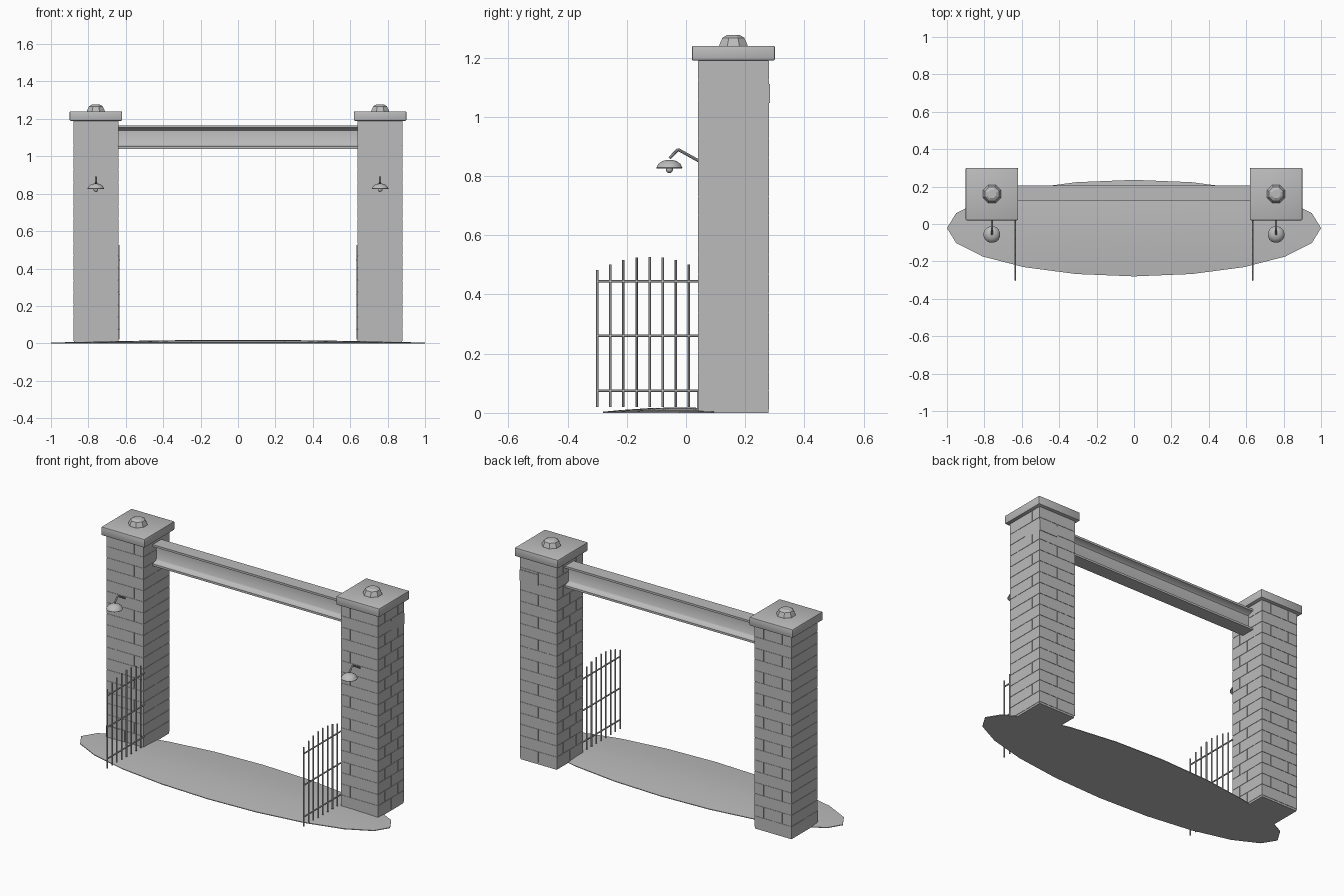
import bpy, bmesh, math
from mathutils import Vector, Matrix

if "Cube" in bpy.data.objects:
    bpy.data.objects.remove(bpy.data.objects["Cube"], do_unlink=True)

grey = bpy.data.materials.new("stone grey")
grey.use_nodes = True
GREY = (0.5, 0.5, 0.5, 1)
grey.diffuse_color = GREY
grey.node_tree.nodes["Principled BSDF"].inputs["Base Color"].default_value = GREY


def finish(name, bm, smooth=False):
    bmesh.ops.recalc_face_normals(bm, faces=bm.faces)
    mesh = bpy.data.meshes.new(name)
    bm.to_mesh(mesh)
    bm.free()
    mesh.materials.append(grey)
    obj = bpy.data.objects.new(name, mesh)
    bpy.context.collection.objects.link(obj)
    if smooth:
        bpy.ops.object.select_all(action="DESELECT")
        obj.select_set(True)
        bpy.context.view_layer.objects.active = obj
        bpy.ops.object.shade_smooth_by_angle(angle=math.radians(40))
    return obj


def box(bm, lo, hi):
    lo, hi = Vector(lo), Vector(hi)
    m = Matrix.Translation((lo + hi) / 2) @ Matrix.Diagonal((*(hi - lo), 1))
    return bmesh.ops.create_cube(bm, size=1, matrix=m)["verts"]


def rod(bm, a, b, r, sides=6):
    a, b = Vector(a), Vector(b)
    d = b - a
    m = Matrix.Translation((a + b) / 2) @ d.to_track_quat("Z", "Y").to_matrix().to_4x4()
    bmesh.ops.create_cone(bm, cap_ends=True, segments=sides, radius1=r, radius2=r,
                          depth=d.length, matrix=m)


def turned(bm, profile, center, sides):
    """Lathe (radius, z) rings around a vertical axis and cap both ends."""
    rings = [[bm.verts.new((center[0] + r * math.cos(t), center[1] + r * math.sin(t), z))
              for t in (math.tau * (k + 0.5) / sides for k in range(sides))]
             for r, z in profile]
    for low, high in zip(rings, rings[1:]):
        for k in range(sides):
            n = (k + 1) % sides
            bm.faces.new((low[k], low[n], high[n], high[k]))
    bm.faces.new(rings[0])
    bm.faces.new(rings[-1])


PX, PY, HALF, TOP = 0.76, 0.16, 0.12, 1.19
COURSES, BASE, GAP = 18, 0.01, 0.0012
PITCH = (TOP - BASE) / COURSES


def brick_pillar(name, x):
    bm = bmesh.new()
    # Mortar core, slightly inset behind the bricks
    inset = HALF - 0.002
    box(bm, (x - inset, PY - inset, 0), (x + inset, PY + inset, TOP))
    # Bricks in running bond
    for c in range(COURSES):
        z = BASE + c * PITCH
        cuts = [-HALF, 0, HALF] if c % 2 == 0 else [-HALF, -HALF / 2, HALF / 2, HALF]
        spans = list(zip(cuts, cuts[1:]))
        for i, (x0, x1) in enumerate(spans):
            for j, (y0, y1) in enumerate(spans):
                if len(spans) == 3 and i == j == 1:
                    continue
                box(bm, (x + x0 + GAP * (i > 0), PY + y0 + GAP * (j > 0), z + GAP),
                    (x + x1 - GAP * (i < len(spans) - 1),
                     PY + y1 - GAP * (j < len(spans) - 1), z + PITCH - GAP))
    return finish(name, bm)


def pillar_cap(name, x):
    bm = bmesh.new()
    box(bm, (x - 0.14, PY - 0.14, TOP), (x + 0.14, PY + 0.14, TOP + 0.05))
    bmesh.ops.bevel(bm, geom=bm.edges[:], offset=0.005, segments=2, affect="EDGES", profile=0.5)
    finish(name, bm, True)


def cap_knob(name, x):
    bm = bmesh.new()
    turned(bm, [(0.053, 1.238), (0.05, 1.246), (0.04, 1.267), (0.024, 1.276)], (x, PY), 8)
    finish(name, bm)


def wall_lamp(name, x):
    # Bent arm
    bm = bmesh.new()
    wall, elbow, tip = (x, 0.045, 0.85), (x, -0.027, 0.89), (x, -0.056, 0.86)
    rod(bm, wall, elbow, 0.005, 8)
    rod(bm, elbow, tip, 0.005, 8)
    finish(name + "_arm", bm, True)
    # Thin domed shade
    bm = bmesh.new()
    turned(bm, [(0.006, 0.846), (0.025, 0.842), (0.038, 0.834), (0.044, 0.826),
                (0.045, 0.828), (0.038, 0.841), (0.024, 0.851), (0.006, 0.855)],
           (x, -0.056), 16)
    finish(name + "_shade", bm, True)
    # Bulb
    bm = bmesh.new()
    bmesh.ops.create_uvsphere(bm, u_segments=12, v_segments=8, radius=0.012,
                              matrix=Matrix.Translation((x, -0.056, 0.822)))
    rod(bm, (x, -0.056, 0.825), (x, -0.056, 0.85), 0.008, 8)
    finish(name + "_bulb", bm, True)


def open_gate(name, x):
    bm = bmesh.new()
    # Upright bars with an arched top line
    for k in range(8):
        y = -0.3 + k * 0.0443
        top = 0.527 - 0.0028 * (k - 4) ** 2
        rod(bm, (x, y, 0.02), (x, y, top), 0.0042)
    # Cross rails
    for z in (0.075, 0.26, 0.445):
        rod(bm, (x, -0.302, z), (x, 0.045, z), 0.0045)
    finish(name, bm, True)


for side, s in (("left", 1), ("right", -1)):
    brick_pillar(side + "_pillar", s * PX)
    pillar_cap(side + "_pillar_cap", s * PX)
    cap_knob(side + "_cap_knob", s * PX)
    wall_lamp(side + "_lamp", s * PX)
    open_gate(side + "_gate", s * 0.636)

# Two bricks that stand slightly proud of the pillars
bm = bmesh.new()
box(bm, (PX, PY, 1.047), (PX + HALF, PY + HALF + 0.003, 1.111))
finish("loose_back_brick", bm)
bm = bmesh.new()
box(bm, (-PX - HALF, PY - HALF - 0.003, 0.012), (-PX, PY, 0.076))
finish("loose_front_brick", bm)

# Girder with tapered flanges
half = [(0.04, 1.165), (0.04, 1.153), (0.012, 1.145), (0.006, 1.138),
        (0.006, 1.068), (0.012, 1.06), (0.04, 1.052), (0.04, 1.04)]
outline = half + [(-y, z) for y, z in reversed(half)]
bm = bmesh.new()
face = bm.faces.new([bm.verts.new((-0.65, PY + 0.005 + y, z)) for y, z in outline])
ext = bmesh.ops.extrude_face_region(bm, geom=[face], use_keep_orig=True)["geom"]
bmesh.ops.translate(bm, vec=(1.3, 0, 0),
                    verts=[v for v in ext if isinstance(v, bmesh.types.BMVert)])
finish("girder", bm, True)

# Low mound of ground, flat underneath
bm = bmesh.new()
rings = []
for scale, z in ((1, 0), (1, 0.004), (0.75, 0.01), (0.4, 0.016)):
    rings.append([bm.verts.new((scale * math.cos(t), -0.022 + 0.258 * scale * math.sin(t), z))
                  for t in (math.tau * k / 20 for k in range(20))])
for low, high in zip(rings, rings[1:]):
    for k in range(20):
        n = (k + 1) % 20
        bm.faces.new((low[k], low[n], high[n], high[k]))
peak = bm.verts.new((0, -0.022, 0.019))
for k in range(20):
    bm.faces.new((rings[-1][k], rings[-1][(k + 1) % 20], peak))
bm.faces.new(rings[0])
finish("ground_mound", bm, True)
